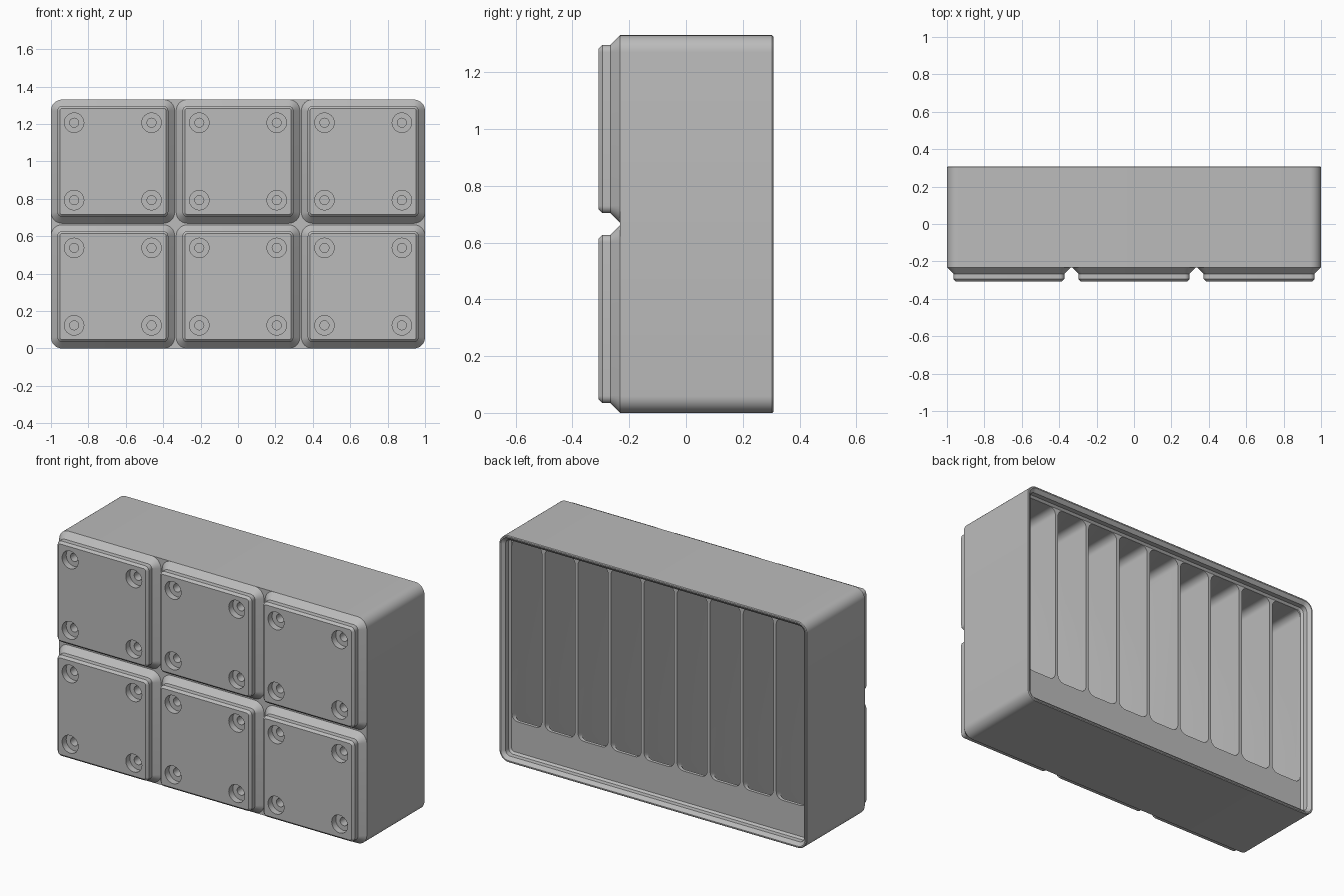
import bpy, bmesh, math
from mathutils import Vector

if "Cube" in bpy.data.objects:
    bpy.data.objects.remove(bpy.data.objects["Cube"], do_unlink=True)

grey = bpy.data.materials.new("plain_grey")
grey.use_nodes = True
grey.diffuse_color = (0.5, 0.5, 0.5, 1)
grey.node_tree.nodes["Principled BSDF"].inputs["Base Color"].default_value = (0.5, 0.5, 0.5, 1)

# Main dimensions
HALF_X, HEIGHT = 1.0, 1.3307
MID = HEIGHT / 2
FRONT, BACK = -0.3075, 0.3075
PITCH = 0.6693
SEAM = -0.2318          # where feet meet the body
DECK = 0.2502           # tops of the dividers
LIP = 0.0414            # rim thickness


def outline(cx, cz, hx, hz, r, y, seg=8):
    """Rounded rectangle facing along y."""
    pts = []
    corners = [(1, 1), (-1, 1), (-1, -1), (1, -1)]
    for k, (sx, sz) in enumerate(corners):
        for i in range(seg + 1):
            a = math.pi / 2 * (k + i / seg)
            pts.append(Vector((cx + sx * (hx - r) + r * math.cos(a), y,
                               cz + sz * (hz - r) + r * math.sin(a))))
    return pts


def loft(bm, rings):
    """Capped skin through matching rings."""
    loops = [[bm.verts.new(p) for p in ring] for ring in rings]
    n = len(loops[0])
    faces = [bm.faces.new(loops[0]), bm.faces.new(loops[-1])]
    for a, b in zip(loops, loops[1:]):
        for i in range(n):
            j = (i + 1) % n
            faces.append(bm.faces.new((a[i], a[j], b[j], b[i])))
    bmesh.ops.recalc_face_normals(bm, faces=faces)


def make(name, bm):
    mesh = bpy.data.meshes.new(name)
    bm.to_mesh(mesh)
    bm.free()
    mesh.materials.append(grey)
    obj = bpy.data.objects.new(name, mesh)
    bpy.context.collection.objects.link(obj)
    return obj


def carve(obj, *cutters):
    """Subtract cutters, then smooth the rounded areas."""
    for c in cutters:
        mod = obj.modifiers.new("cut", 'BOOLEAN')
        mod.operation, mod.solver, mod.object = 'DIFFERENCE', 'EXACT', c
    bpy.context.view_layer.update()
    deps = bpy.context.evaluated_depsgraph_get()
    mesh = bpy.data.meshes.new_from_object(obj.evaluated_get(deps))
    obj.modifiers.clear()
    obj.data = mesh
    for p in mesh.polygons:
        p.use_smooth = True
    mesh.set_sharp_from_angle(angle=math.radians(28))


# Body with the stepped stacking rim
def body_ring(y, inset):
    return outline(0, MID, HALF_X - inset, MID - inset, 0.0598 - inset, y)


bm = bmesh.new()
loft(bm, [body_ring(y, inset) for y, inset in [
    (SEAM, 0), (BACK - 0.004, 0), (BACK, 0.004), (BACK, 0.011),
    (BACK - 0.003, 0.0145), (0.29, 0.0303), (0.2614, 0.0303), (DECK, LIP)]])
body = make("bin_body", bm)

# Slot cutter: label shelf at the bottom, curved scoop at the top
LOW, HIGH = LIP + 0.0008, HEIGHT - LIP - 0.0008
SHELF, FLOOR, SCOOP = 0.18, -0.196, 0.2
top = DECK + 0.08
profile = [(top, LOW + SHELF), (DECK - 0.019, LOW + SHELF),
           (DECK - 0.15, LOW), (FLOOR, LOW)]
for i in range(13):
    a = math.pi / 2 * i / 12
    profile.append((FLOOR + SCOOP * (1 - math.cos(a)), HIGH - SCOOP * (1 - math.sin(a))))
profile.append((top, HIGH))

COUNT, DIVIDER = 9, 0.019
inner = 2 * (HALF_X - LIP - 0.0008)
width = (inner - DIVIDER * (COUNT - 1)) / COUNT
bm = bmesh.new()
for i in range(COUNT):
    x0 = -inner / 2 + i * (width + DIVIDER)
    loft(bm, [[Vector((x, y, z)) for y, z in profile] for x in (x0, x0 + width)])
cap_edges = [e for e in bm.edges if abs(e.verts[0].co.x - e.verts[1].co.x) < 1e-5]
bmesh.ops.bevel(bm, geom=cap_edges, offset=0.04, offset_type='OFFSET', segments=6,
                profile=0.5, affect='EDGES', clamp_overlap=False)
slots = make("slot_cutter", bm)

# Stepped holes in the feet
centres = [(c * PITCH, MID + s * PITCH / 2) for s in (-1, 1) for c in (-1, 0, 1)]
bm = bmesh.new()
for cx, cz in centres:
    for dx in (-0.207, 0.207):
        for dz in (-0.207, 0.207):
            loft(bm, [outline(cx + dx, cz + dz, r, r, r * 0.995, y) for y, r in [
                (FRONT - 0.03, 0.052), (FRONT + 0.038, 0.052),
                (FRONT + 0.038, 0.024), (FRONT + 0.0956, 0.024)]])
holes = make("hole_cutter", bm)

carve(body, slots, holes)

# Six chamfered feet
for n, (cx, cz) in enumerate(centres):
    bm = bmesh.new()
    loft(bm, [outline(cx, cz, h, h, r, y) for y, h, r in [
        (FRONT, 0.2837, 0.0127), (FRONT + 0.0127, 0.2964, 0.0255),
        (FRONT + 0.0414, 0.2964, 0.0255), (SEAM, 0.3307, 0.0598)]])
    carve(make(f"foot_{n + 1}", bm), holes)

for cutter in (slots, holes):
    bpy.data.objects.remove(cutter, do_unlink=True)
